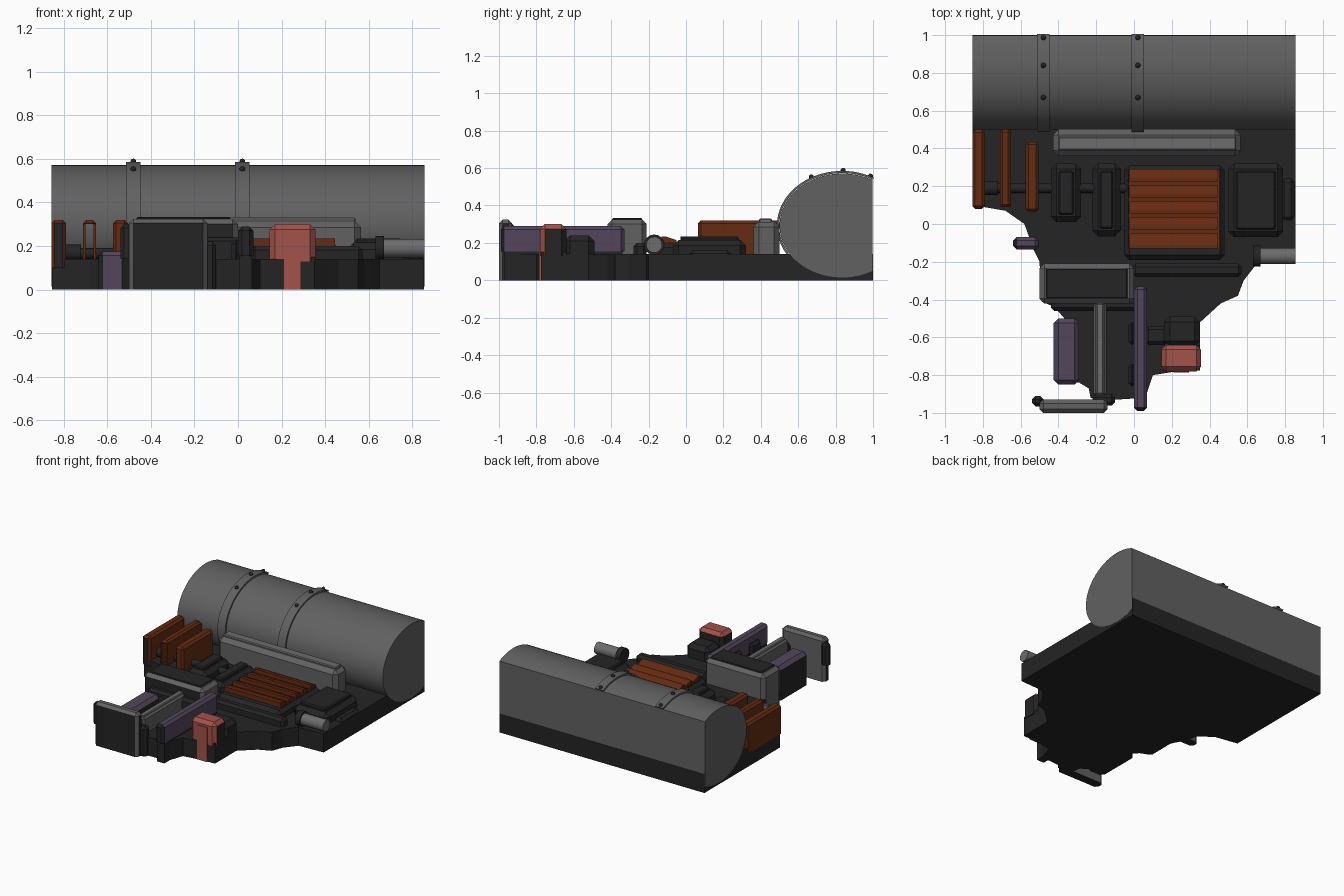
import bpy
import bmesh
import math

if "Cube" in bpy.data.objects:
    bpy.data.objects.remove(bpy.data.objects["Cube"], do_unlink=True)


def material(name, red, green, blue):
    mat = bpy.data.materials.new(name)
    mat.use_nodes = True
    colour = (red, green, blue, 1)
    mat.diffuse_color = colour
    mat.node_tree.nodes["Principled BSDF"].inputs["Base Color"].default_value = colour
    return mat


dark = material("charcoal", .018, .018, .018)
grey = material("tank grey", .12, .12, .12)
pale = material("pipe grey", .15, .15, .15)
rust = material("rust orange", .13, .024, .006)
salmon = material("salmon red", .36, .085, .065)
purple = material("dusty purple", .085, .062, .105)


def finish(name, bm, *mats):
    bmesh.ops.recalc_face_normals(bm, faces=bm.faces)
    mesh = bpy.data.meshes.new(name)
    bm.to_mesh(mesh)
    bm.free()
    for mat in mats:
        mesh.materials.append(mat)
    obj = bpy.data.objects.new(name, mesh)
    bpy.context.collection.objects.link(obj)
    return obj


def smooth(obj):
    bpy.ops.object.select_all(action="DESELECT")
    obj.select_set(True)
    bpy.context.view_layer.objects.active = obj
    bpy.ops.object.shade_smooth_by_angle(angle=math.radians(35))


def prism(name, points, place, start, end, mat):
    """Extrude a closed outline between two positions along one axis."""
    bm = bmesh.new()
    rings = [[bm.verts.new(place(a, b, c)) for a, b in points] for c in (start, end)]
    bm.faces.new(rings[0])
    bm.faces.new(rings[1])
    count = len(points)
    for i in range(count):
        j = (i + 1) % count
        bm.faces.new((rings[0][i], rings[0][j], rings[1][j], rings[1][i]))
    return finish(name, bm, mat)


def box(name, left, right, front, back, top, mat, bottom=.1, chamfer=.018, side=None, rule=None):
    """Box with chamfered top and upright edges; rule marks faces in the side colour."""
    bm = bmesh.new()
    bmesh.ops.create_cube(bm, size=1)
    for v in bm.verts:
        v.co.x = left if v.co.x < 0 else right
        v.co.y = front if v.co.y < 0 else back
        v.co.z = bottom if v.co.z < 0 else top
    if chamfer:
        edges = [e for e in bm.edges if max(v.co.z for v in e.verts) > top - .001]
        bmesh.ops.bevel(bm, geom=edges, offset=chamfer, segments=1, affect="EDGES")
    bm.normal_update()
    if rule:
        for face in bm.faces:
            face.material_index = int(rule(face.normal, face.calc_center_median()))
    return finish(name, bm, mat, side or mat)


def tube(name, left, right, y, z, radius, mat):
    ring = [(y + radius * math.cos(i * math.pi / 8), z + radius * math.sin(i * math.pi / 8))
            for i in range(16)]
    obj = prism(name, ring, lambda a, b, c: (c, a, b), left, right, mat)
    smooth(obj)


def along_x(a, b, c):
    return c, a, b


# Base slab with its irregular nose
right_edge = [(.854, 1), (.854, -.2), (.65, -.21), (.58, -.3), (.55, -.38), (.46, -.42),
              (.35, -.52), (.35, -.76), (.1, -.8), (.06, -.92)]
left_edge = [(-.1, -.93), (-.23, -.92), (-.24, -.87), (-.29, -.84), (-.41, -.84), (-.41, -.58),
             (-.36, -.51), (-.42, -.44), (-.49, -.41), (-.5, -.2), (-.53, -.14), (-.58, 0),
             (-.68, .07), (-.854, .1), (-.854, 1)]
prism("base_slab", right_edge + left_edge, lambda a, b, c: (a, b, c), 0, .14, dark)

# Tank: oval drum with a flat back
MID_Y, MID_Z, RAD_Y, RAD_Z = .835, .293, .335, .278


def oval(angle, grow=0):
    return MID_Y + (RAD_Y + grow) * math.cos(angle), MID_Z + (RAD_Z + grow) * math.sin(angle)


cut = math.acos((.998 - MID_Y) / RAD_Y)
steps = 40
arc = [cut + (math.tau - 2 * cut) * i / steps for i in range(steps + 1)]
smooth(prism("tank", [oval(a) for a in arc], along_x, -.856, .856, grey))

# Tank straps with round bolts
strap_arc = [cut + (math.pi * 1.18 - cut) * i / 24 for i in range(25)]
for x, label in ((-.48, "right"), (.02, "left")):
    outline = [oval(a, .014) for a in strap_arc] + [oval(a, .002) for a in reversed(strap_arc)]
    smooth(prism(label + "_strap", outline, along_x, x - .033, x + .033, grey))
    for y in (.67, .84, .99):
        bm = bmesh.new()
        bmesh.ops.create_uvsphere(bm, u_segments=10, v_segments=6, radius=.014)
        height = MID_Z + (RAD_Z + .016) * math.sqrt(1 - ((y - MID_Y) / (RAD_Y + .016)) ** 2)
        bmesh.ops.translate(bm, verts=bm.verts, vec=(x, min(y, .986), height))
        smooth(finish(label + "_strap_bolt", bm, dark))

# Long rail in front of the tank
box("rear_rail", -.43, .565, .36, .5, .315, grey, chamfer=.03)
box("rear_rail_cap", -.4, .54, .39, .46, .33, pale, bottom=.3, chamfer=.006)

# Louvred panel in a dark frame
box("panel_frame", -.05, .48, -.19, .31, .2, dark, chamfer=.025)
box("panel_bed", -.03, .45, -.13, .29, .205, rust, bottom=.15, chamfer=0)
for i in range(5):
    y = .29 - i * .085
    depth = .065 if i < 4 else .08
    slat = [(y, .2), (y, .215), (y - depth + .02, .235), (y - depth, .235), (y - depth, .2)]
    prism("panel_slat", slat, along_x, -.025, .445, rust)

# Upright fins on the right
box("outer_fin", -.856, -.79, .08, .5, .32, rust, chamfer=.015,
    side=dark, rule=lambda n, c: n.y < -.9)
for x in (-.71, -.662):
    box("arched_fin_side", x, x + .01, .09, .5, .3, rust, chamfer=0)
box("arched_fin_top", -.71, -.652, .09, .5, .32, rust, bottom=.3, chamfer=.014)
box("inner_fin", -.574, -.505, .065, .435, .32, rust, chamfer=.015)

# Equipment boxes, each with a raised lid
for name, l, r, f, b, top in (("outer_box", -.44, -.28, .01, .32, .21),
                              ("middle_box", -.22, -.07, -.065, .32, .21),
                              ("left_box", .5, .79, -.07, .32, .215)):
    box(name, l, r, f, b, top, dark, chamfer=.03)
    box(name + "_lid", l + .04, r - .04, f + .04, b - .04, top + .02, dark, bottom=.18, chamfer=.008)
box("edge_step", .78, .85, .02, .24, .16, dark)
box("cross_bar", -.01, .57, -.28, -.21, .2, dark)

# Conduit between the boxes and fins
tube("conduit", -.79, .02, .19, .165, .025, dark)
tube("conduit_coupling", -.79, -.72, .19, .17, .036, dark)

# Exhaust pipe with collar
tube("side_pipe", .65, .856, -.17, .19, .043, pale)
tube("side_pipe_collar", .63, .67, -.17, .19, .055, dark)

# Small side tab
box("side_tab", -.64, -.505, -.135, -.07, .175, purple, bottom=0,
    side=dark, rule=lambda n, c: n.x < -.5 or n.z < -.5)

# Raised crosswise case with a dark inlaid lid
box("case", -.5, 0, -.42, -.21, .325, grey, bottom=0, chamfer=.025,
    side=dark, rule=lambda n, c: n.y < -.9 or n.z < -.5)
box("case_lid", -.465, -.035, -.395, -.235, .333, dark, bottom=.32, chamfer=.005)
box("case_front_step", -.44, .02, -.46, -.4, .24, dark)

# Nose: lengthwise bars and blocks
box("purple_block", -.425, -.29, -.85, -.5, .25, purple, bottom=0, chamfer=.025,
    side=dark, rule=lambda n, c: n.z < .3)
box("centre_strip", -.215, -.145, -.91, -.42, .26, grey, chamfer=.012)
box("centre_strip_ridge", -.2, -.16, -.9, -.42, .27, pale, bottom=.25, chamfer=.006)
box("purple_bar", 0, .07, -.99, -.33, .29, purple, bottom=.155, chamfer=.018,
    side=dark, rule=lambda n, c: n.y < -.3)
box("purple_bar_foot", .005, .065, -.97, -.34, .16, dark, bottom=0, chamfer=0)
for y in (-.86, -.64):
    box("bar_clamp", -.03, .01, y, y + .12, .23, dark)
box("nose_box", .16, .35, -.65, -.49, .24, dark, chamfer=.03)
box("nose_box_link", .06, .18, -.64, -.54, .2, dark)

# Salmon block with dark flanks
box("salmon_block", .145, .355, -.78, -.64, .3, salmon, bottom=.13, chamfer=.025,
    side=dark, rule=lambda n, c: n.z < .3 and n.y > -.3)
box("salmon_column", .21, .29, -.785, -.7, .26, salmon, bottom=0, chamfer=0)
box("salmon_block_foot", .2, .35, -.775, -.64, .15, dark, bottom=0, chamfer=0)

# Front plate: grey with a dark outer face
box("front_plate", -.5, -.14, -1, -.93, .325, grey, bottom=0, chamfer=.02,
    side=dark, rule=lambda n, c: n.y < -.9 or abs(n.x) > .9 or n.z < -.5)
box("front_plate_tip", -.54, -.48, -.965, -.91, .3, dark, bottom=.14)
box("front_plate_brace", -.22, -.1, -.96, -.9, .22, dark, bottom=0)
